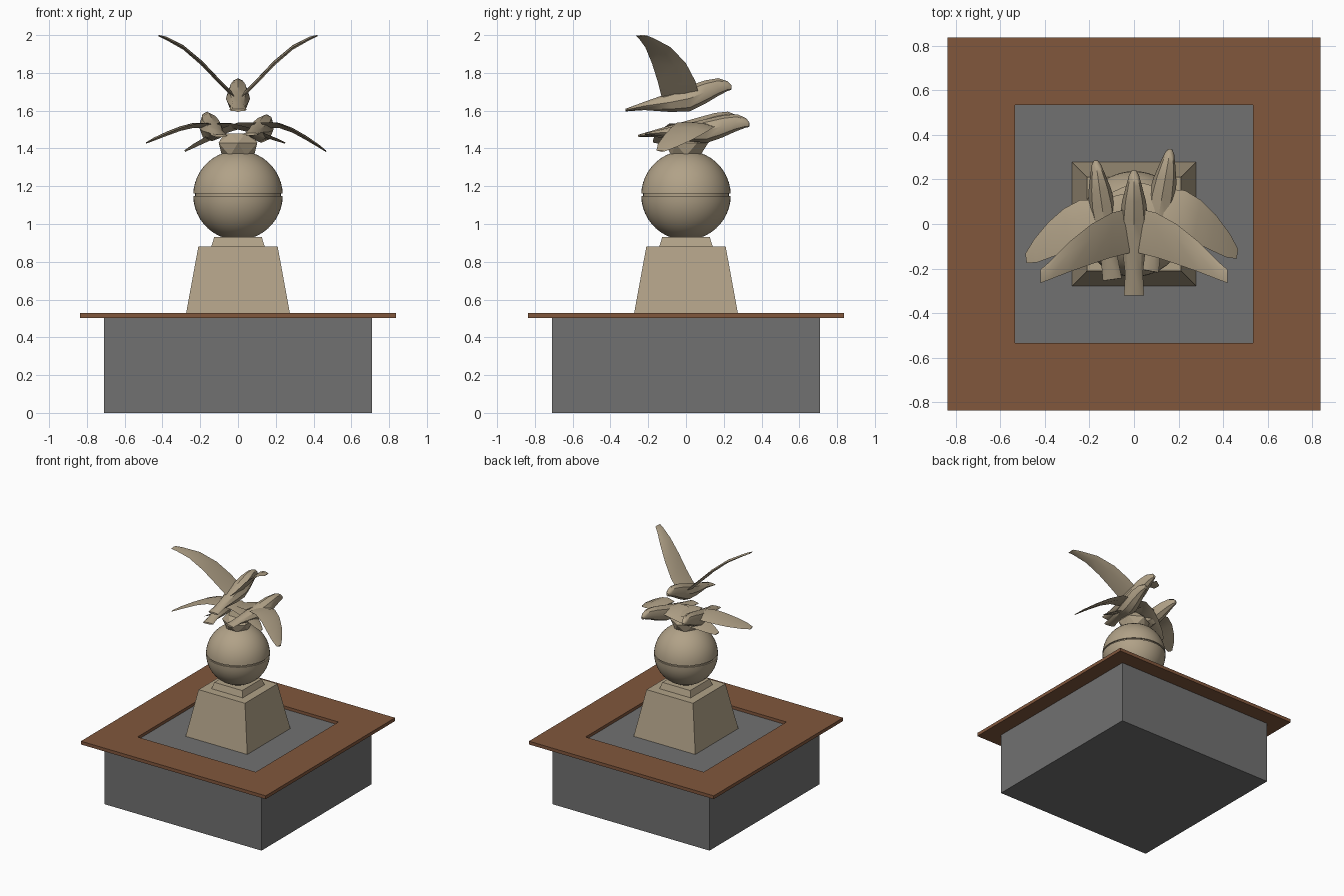
import bpy, bmesh
from math import sin, cos, pi, radians, sqrt
from mathutils import Matrix, Euler

if "Cube" in bpy.data.objects:
    bpy.data.objects.remove(bpy.data.objects["Cube"], do_unlink=True)


def material(name, rgb):
    m = bpy.data.materials.new(name)
    m.use_nodes = True
    m.diffuse_color = (*rgb, 1)
    m.node_tree.nodes["Principled BSDF"].inputs["Base Color"].default_value = (*rgb, 1)
    return m


STONE = material("tan stone", (0.44, 0.36, 0.245))
GREY = material("grey concrete", (0.165, 0.165, 0.165))
BRICK = material("brown brick", (0.22, 0.095, 0.046))


def finish(bm, name, mat, smooth=None):
    bmesh.ops.recalc_face_normals(bm, faces=bm.faces)
    me = bpy.data.meshes.new(name)
    bm.to_mesh(me)
    bm.free()
    ob = bpy.data.objects.new(name, me)
    bpy.context.collection.objects.link(ob)
    me.materials.append(mat)
    if smooth:
        bpy.ops.object.select_all(action="DESELECT")
        ob.select_set(True)
        bpy.context.view_layer.objects.active = ob
        bpy.ops.object.shade_smooth_by_angle(angle=radians(smooth))
    return ob


def loft(bm, rings, closed=False):
    """Skin a list of point rings, capping the ends unless closed."""
    vs = [[bm.verts.new(p) for p in ring] for ring in rings]
    n = len(vs[0])
    pairs = list(zip(vs, vs[1:])) + ([(vs[-1], vs[0])] if closed else [])
    for a, b in pairs:
        for i in range(n):
            j = (i + 1) % n
            bm.faces.new((a[i], a[j], b[j], b[i]))
    if not closed:
        bm.faces.new(vs[0])
        bm.faces.new(vs[-1])


def ring(r, z, n, turn=0.0):
    return [(r * cos(2 * pi * i / n + turn), r * sin(2 * pi * i / n + turn), z)
            for i in range(n)]


def square_part(name, mat, profile, closed=False):
    bm = bmesh.new()
    loft(bm, [ring(h * sqrt(2), z, 4, pi / 4) for h, z in profile], closed)
    return finish(bm, name, mat)


# Planter box, rim and stepped pedestal
square_part("planter_box", GREY, [(0.71, 0), (0.71, 0.506)])
square_part("planter_rim", BRICK,
            [(0.836, 0.503), (0.836, 0.53), (0.535, 0.53), (0.535, 0.503)], True)
square_part("pedestal", STONE, [(0.279, 0.504), (0.21, 0.88)])
square_part("pedestal_cap", STONE, [(0.143, 0.875), (0.126, 0.93)])

# Globe with a groove around the middle
R, MID = 0.237, 1.152
steps = [radians(-88 + 8 * i) for i in range(11)]
lower = [(R * cos(a), MID + R * sin(a)) for a in steps] + [(R, MID - 0.003)]
upper = [(R, MID + 0.009)] + [(R * cos(a), MID + R * sin(a))
                              for a in (-s for s in reversed(steps))]
groove = [(R - 0.01, MID - 0.003), (R - 0.01, MID + 0.009)]
bm = bmesh.new()
loft(bm, [ring(r, z, 48) for r, z in lower + groove + upper])
finish(bm, "globe", STONE, 35)

# Faceted rock on the globe
bm = bmesh.new()
for r, z, turn in ((0.085, 1.36, 0), (0.118, 1.43, pi / 6), (0.075, 1.478, 0)):
    for p in ring(r, z, 6, turn):
        bm.verts.new(p)
bmesh.ops.convex_hull(bm, input=bm.verts)
finish(bm, "rock", STONE)

# Bird body stations: y, centre z, half width, half height (tail to beak)
BODY = [(-0.28, -0.067, 0.045, 0.007), (-0.18, -0.045, 0.04, 0.022),
        (-0.04, -0.025, 0.056, 0.052), (0.06, -0.005, 0.064, 0.068),
        (0.14, 0.028, 0.054, 0.062), (0.21, 0.055, 0.036, 0.047),
        (0.26, 0.06, 0.022, 0.026), (0.28, 0.053, 0.01, 0.012)]

# Wing stations: x, leading y, trailing y, z, half thickness (root to tip)
RAISED = [(0.02, 0.11, -0.09, 0.005, 0.014), (0.1, 0.09, -0.11, 0.085, 0.014),
          (0.19, 0.04, -0.14, 0.18, 0.014), (0.29, -0.04, -0.175, 0.265, 0.012),
          (0.38, -0.13, -0.21, 0.313, 0.009), (0.42, -0.165, -0.225, 0.327, 0.004)]
LOWERED = [(0.02, 0.1, -0.09, 0.02, 0.014), (0.1, 0.108, -0.1, 0.02, 0.014),
           (0.18, 0.08, -0.115, -0.01, 0.013), (0.26, 0.03, -0.135, -0.055, 0.012),
           (0.34, -0.04, -0.15, -0.105, 0.009), (0.39, -0.1, -0.145, -0.14, 0.004)]


def bird(name, wing, place, pitch=0, yaw=0, size=1.0, droop=1.0):
    pose = (Matrix.Translation(place)
            @ Euler((radians(pitch), 0, radians(yaw))).to_matrix().to_4x4()
            @ Matrix.Scale(size, 4))
    bm = bmesh.new()
    loft(bm, [[(w * cos(i * pi / 4), y, z + h * sin(i * pi / 4)) for i in range(8)]
              for y, z, w, h in BODY])
    bm.transform(pose)
    finish(bm, name + "_body", STONE, 40)
    for side, label in ((1, "left"), (-1, "right")):
        bm = bmesh.new()
        rings = []
        for x, lead, trail, z, t in wing:
            z *= droop
            mid = 0.65 * lead + 0.35 * trail
            rings.append([(side * x, lead, z), (side * x, mid, z + t),
                          (side * x, trail, z), (side * x, mid, z - t)])
        loft(bm, rings)
        bm.transform(pose)
        finish(bm, f"{name}_{label}_wing", STONE, 30)


# Flock of three
bird("upper_bird", RAISED, (0, -0.04, 1.67))
bird("left_bird", LOWERED, (0.115, 0.063, 1.507), pitch=-7, yaw=-10, size=0.97)
bird("right_bird", LOWERED, (-0.135, 0.018, 1.512), pitch=-4, yaw=8, size=0.95, droop=0.68)
